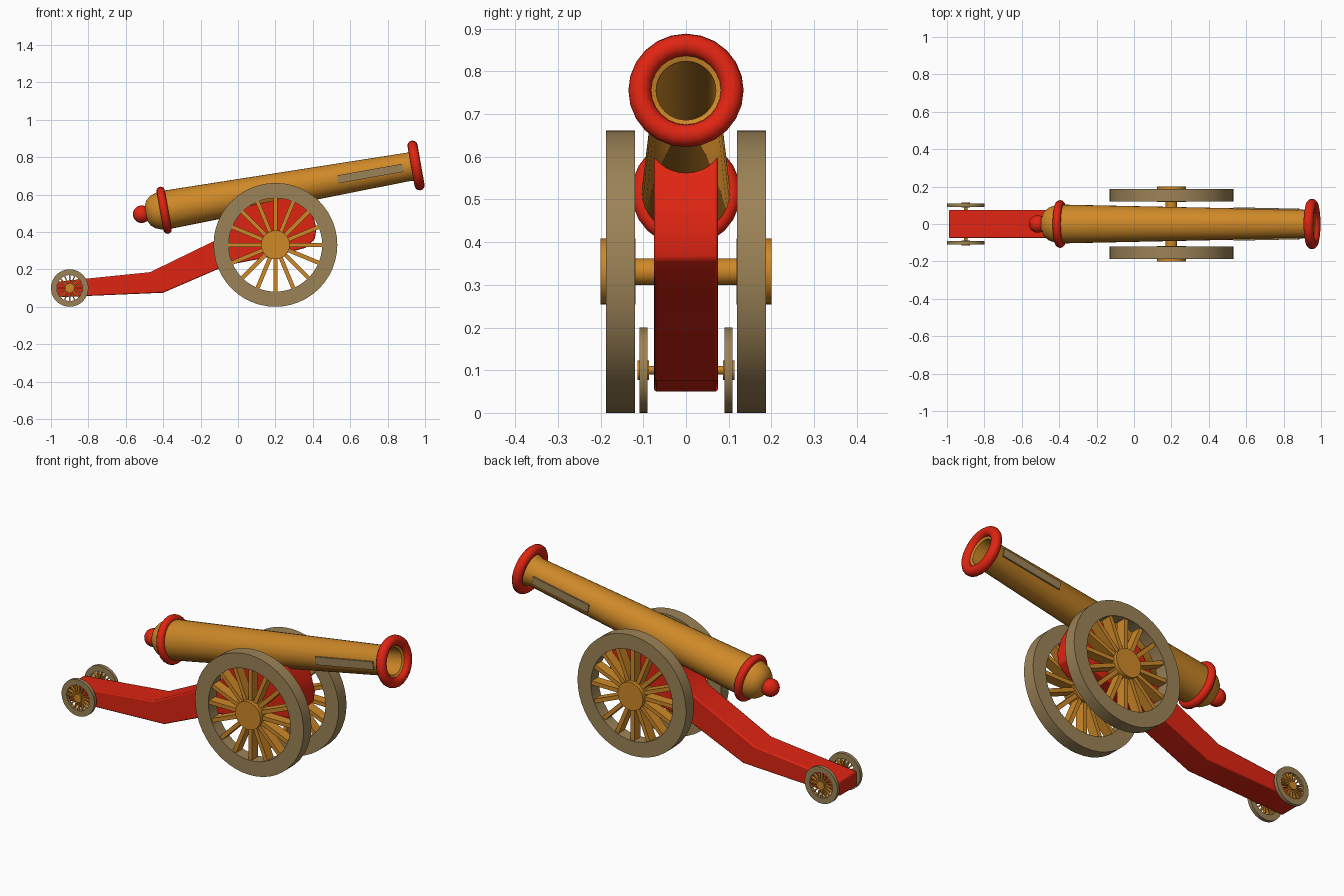
import bpy, bmesh
from math import sin, cos, pi, radians
from mathutils import Matrix, Vector

if "Cube" in bpy.data.objects:
    bpy.data.objects.remove(bpy.data.objects["Cube"])


def material(name, rgb):
    m = bpy.data.materials.new(name)
    m.use_nodes = True
    m.diffuse_color = (*rgb, 1)
    m.node_tree.nodes["Principled BSDF"].inputs["Base Color"].default_value = (*rgb, 1)
    return m


RED = material("red paint", (0.74, 0.018, 0.006))
BRASS = material("brass", (0.62, 0.25, 0.021))
TAN = material("tan wood", (0.33, 0.225, 0.095))


def finish(name, bm, mat, matrix=Matrix()):
    bmesh.ops.recalc_face_normals(bm, faces=bm.faces)
    mesh = bpy.data.meshes.new(name)
    bm.to_mesh(mesh)
    bm.free()
    mesh.transform(matrix)
    mesh.materials.append(mat)
    obj = bpy.data.objects.new(name, mesh)
    bpy.context.collection.objects.link(obj)
    bpy.ops.object.select_all(action="DESELECT")
    obj.select_set(True)
    bpy.context.view_layer.objects.active = obj
    bpy.ops.object.shade_smooth_by_angle(angle=radians(32))
    return obj


def lathe(name, profile, mat, matrix, segments=32, closed=False):
    """Turn (along, radius) points around the local x axis."""
    bm = bmesh.new()
    rings = []
    for i in range(segments):
        a = 2 * pi * i / segments
        rings.append([bm.verts.new((x, r * cos(a), r * sin(a))) for x, r in profile])
    count = len(profile)
    for i in range(segments):
        a, b = rings[i], rings[(i + 1) % segments]
        for j in range(count if closed else count - 1):
            k = (j + 1) % count
            bm.faces.new((a[j], a[k], b[k], b[j]))
    bmesh.ops.remove_doubles(bm, verts=bm.verts, dist=1e-5)
    return finish(name, bm, mat, matrix)


def ring(name, along, major, minor, matrix):
    pts = [(along + minor * cos(t * pi / 6), major + minor * sin(t * pi / 6)) for t in range(12)]
    return lathe(name, pts, RED, matrix, 24, closed=True)


def cylinder(name, y0, y1, radius, x, z, segments=32):
    matrix = Matrix.Translation((x, 0, z)) @ Matrix.Rotation(pi / 2, 4, "Z")
    return lathe(name, [(y0, 0), (y0, radius), (y1, radius), (y1, 0)], BRASS, matrix, segments)


# Barrel, hollow at the muzzle, tilted upwards
tilt = Matrix.Translation((-0.395, 0, 0.516)) @ Matrix.Rotation(radians(-10.08), 4, "Y")
lathe("barrel", [(-0.1, 0), (-0.098, 0.04), (-0.085, 0.068), (-0.06, 0.088), (-0.03, 0.099),
                 (0, 0.104), (1.33, 0.076), (1.35, 0.084), (1.372, 0.084),
                 (1.365, 0.07), (0.5, 0.068), (0.5, 0)], BRASS, tilt)
ring("breech_ring", 0, 0.106, 0.022, tilt)
ring("muzzle_ring", 1.368, 0.108, 0.027, tilt)

# Knob behind the breech
knob = bmesh.new()
bmesh.ops.create_uvsphere(knob, u_segments=24, v_segments=14, radius=0.047)
finish("breech_knob", knob, RED, tilt @ Matrix.Translation((-0.122, 0, 0)))

# Side plates lying along the taper of the barrel
for side, name in ((-1, "right"), (1, "left")):
    bm = bmesh.new()
    bmesh.ops.create_cube(bm, size=1)
    bmesh.ops.scale(bm, vec=(0.352, 0.009, 0.043), verts=bm.verts)
    place = Matrix.Translation((1.12, side * 0.081, 0)) @ Matrix.Rotation(-side * 0.021, 4, "Z")
    finish(name + "_barrel_plate", bm, TAN, tilt @ place)

# Carriage: side outline extruded across the width
outline = [(-0.99, 0.05), (-0.4, 0.075), (-0.06, 0.222), (0.2, 0.272), (0.36, 0.315),
           (0.41, 0.36), (0.42, 0.42), (0.395, 0.51), (0.345, 0.6), (0.2, 0.585),
           (0.03, 0.54), (-0.03, 0.45), (-0.09, 0.37), (-0.47, 0.185), (-0.99, 0.132)]
bm = bmesh.new()
face = bm.faces.new([bm.verts.new((x, -0.075, z)) for x, z in outline])
extruded = bmesh.ops.extrude_face_region(bm, geom=[face])
bmesh.ops.translate(bm, vec=(0, 0.15, 0),
                    verts=[g for g in extruded["geom"] if isinstance(g, bmesh.types.BMVert)])
carriage = finish("carriage", bm, RED)
bevel = carriage.modifiers.new("soft edges", "BEVEL")
bevel.width = 0.006
bevel.segments = 2


def wheel(name, x, z, outer, inner, y0, y1, hub, hub_y, spoke, spokes=16):
    """Build one rim, hub and ring of spokes; y values are signed."""
    matrix = Matrix.Translation((x, 0, z)) @ Matrix.Rotation(pi / 2, 4, "Z")
    lathe(name + "_rim", [(y0, inner), (y0, outer), (y1, outer), (y1, inner)],
          TAN, matrix, 48, closed=True)
    cylinder(name + "_hub", hub_y[0], hub_y[1], hub, x, z)
    bm = bmesh.new()
    length = inner + 0.005 - hub * 0.8
    for i in range(spokes):
        turn = Matrix.Rotation(2 * pi * i / spokes, 4, "Y")
        shift = Matrix.Translation((hub * 0.8 + length / 2, (y0 + y1) / 2, 0))
        size = Matrix.Diagonal((length, abs(y1 - y0) * 0.8, spoke, 1))
        bmesh.ops.create_cube(bm, size=1, matrix=turn @ shift @ size)
    finish(name + "_spokes", bm, BRASS, Matrix.Translation((x, 0, z)))


# Wheels on both sides
for side, name in ((-1, "right"), (1, "left")):
    wheel(name + "_large_wheel", 0.2, 0.331, 0.331, 0.25, side * 0.119, side * 0.187,
          0.077, (side * 0.118, side * 0.2), 0.022)
    wheel(name + "_small_wheel", -0.9, 0.1, 0.1, 0.069, side * 0.09, side * 0.109,
          0.023, (side * 0.087, side * 0.114), 0.007)

# Axles
cylinder("large_axle", -0.15, 0.15, 0.031, 0.2, 0.331)
cylinder("small_axle", -0.1, 0.1, 0.01, -0.9, 0.1, 16)
